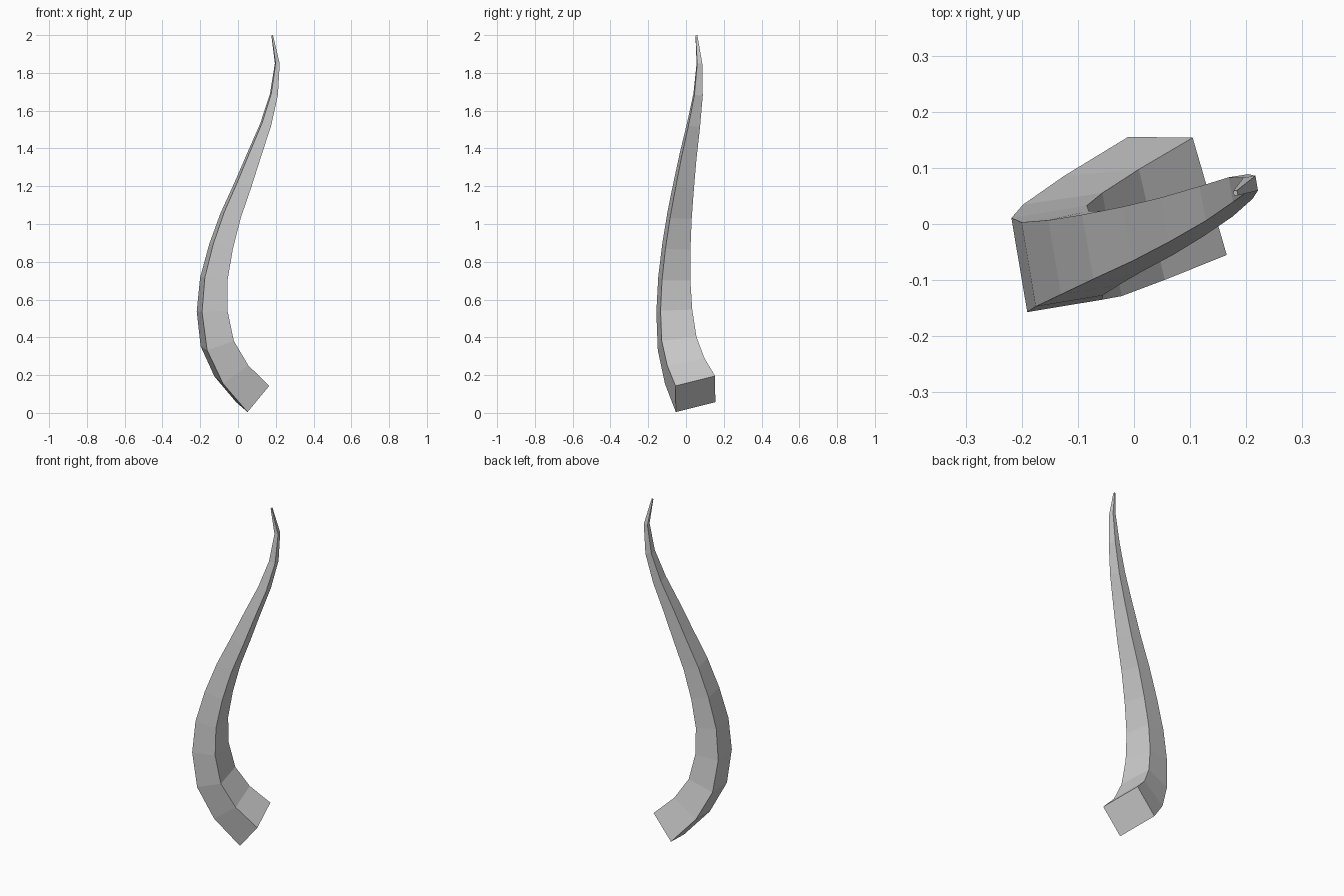
import bpy, bmesh, math
from mathutils import Vector, Matrix

if "Cube" in bpy.data.objects:
    bpy.data.objects.remove(bpy.data.objects["Cube"])

# Centre line of the horn, base to tip
path = [Vector(p) for p in [
    (.0775, .05, .10), (-.035, -.007, .222), (-.11, -.047, .367), (-.137, -.062, .54),
    (-.128, -.062, .71), (-.09, -.051, .88), (-.039, -.034, 1.045), (.025, -.012, 1.205),
    (.085, .012, 1.365), (.146, .040, 1.525), (.19, .064, 1.685), (.208, .071, 1.85),
    (.181, .055, 1.998)]]
n = len(path)
segs = [(b - a).normalized() for a, b in zip(path, path[1:])]

# Ring directions: averaged inside, extrapolated at the ends
tangents = [(a + b).normalized() for a, b in zip(segs, segs[1:])]
tangents = ([(2 * segs[0] - tangents[0]).normalized()] + tangents
            + [(2 * segs[-1] - tangents[-1]).normalized()])

# Tapering rectangular rings swept along the path
WIDTH, DEPTH, TWIST = .18, .224, math.radians(9.5)
up = Vector((0, 0, 1))
bm = bmesh.new()
rings = []
for i, (centre, t) in enumerate(zip(path, tangents)):
    k = 1 - .96 * i / (n - 1)
    rot = up.rotation_difference(t).to_matrix() @ Matrix.Rotation(TWIST, 3, 'Z')
    rings.append([bm.verts.new(centre + rot @ Vector((x * WIDTH * k / 2, y * DEPTH * k / 2, 0)))
                  for x, y in ((-1, -1), (1, -1), (1, 1), (-1, 1))])

# Side faces and end caps
for a, b in zip(rings, rings[1:]):
    for j in range(4):
        m = (j + 1) % 4
        bm.faces.new((a[j], a[m], b[m], b[j]))
bm.faces.new(rings[0][::-1])
bm.faces.new(rings[-1])
bmesh.ops.recalc_face_normals(bm, faces=bm.faces)

mesh = bpy.data.meshes.new("curved_horn")
bm.to_mesh(mesh)
bm.free()
bpy.context.collection.objects.link(bpy.data.objects.new("curved_horn", mesh))
